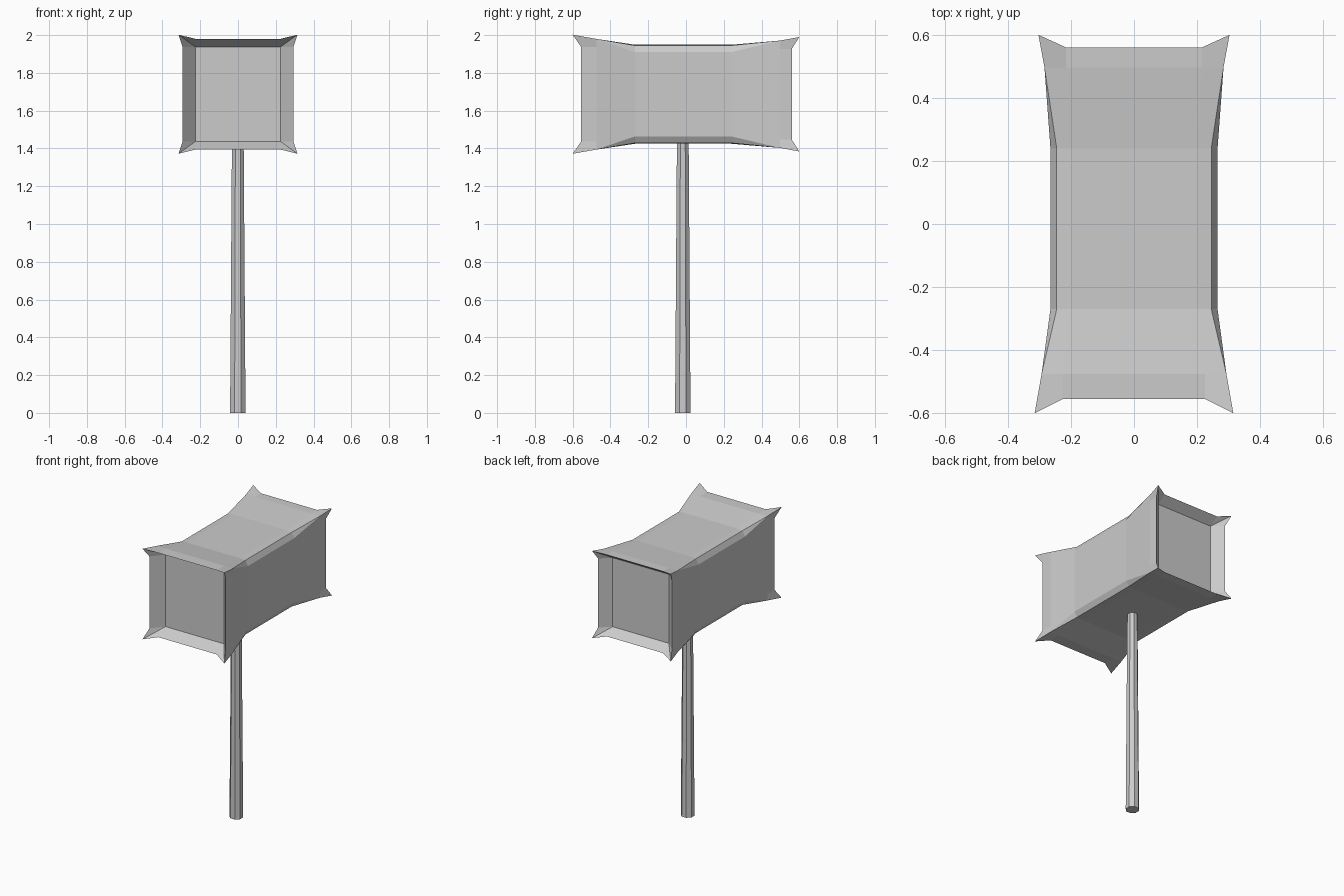
import bpy, bmesh, math

if "Cube" in bpy.data.objects:
    bpy.data.objects.remove(bpy.data.objects["Cube"])

CZ = 1.687  # height of the head's axis


def ring(bm, quarter):
    """Mirror four (x, y, z-offset) corner points into a 16-point loop round the y axis."""
    q = list(quarter)
    pts = []
    for sx, sz, flip in ((1, 1, False), (1, -1, True), (-1, -1, False), (-1, 1, True)):
        for x, y, z in (reversed(q) if flip else q):
            pts.append(bm.verts.new((sx * x, y, CZ + sz * z)))
    return pts


def end_rings(y_in, y_rim, y_tip, w, a, b, tip):
    """Inner recess, flared rim and flat collar of one striking end."""
    inner = [(a, y_in, b)] * 4
    rim = [(a, y_rim, w), (tip, y_tip, tip), (tip, y_tip, tip), (w, y_rim, b)]
    collar = [(a, y_in, w), (w, y_in, w), (w, y_in, w), (w, y_in, b)]
    return [inner, rim, collar]


def waist(y):
    """Narrow middle section with chamfered corners."""
    return [(0.2, y, 0.262), (0.245, y, 0.258), (0.265, y, 0.223), (0.265, y, 0.2)]


def finish(bm, name):
    bmesh.ops.remove_doubles(bm, verts=bm.verts[:], dist=0.0005)
    bmesh.ops.recalc_face_normals(bm, faces=bm.faces[:])
    mesh = bpy.data.meshes.new(name)
    bm.to_mesh(mesh)
    bm.free()
    obj = bpy.data.objects.new(name, mesh)
    bpy.context.collection.objects.link(obj)
    return obj


# Mallet head: lofted sections from the front recess to the back recess
front = end_rings(-0.475, -0.555, -0.6, 0.293, 0.225, 0.25, 0.315)
back = end_rings(0.497, 0.56, 0.6, 0.284, 0.216, 0.24, 0.303)
sections = front + [waist(-0.27), waist(0.24)] + back[::-1]
bm = bmesh.new()
loops = [ring(bm, s) for s in sections]
for r0, r1 in zip(loops, loops[1:]):
    for i in range(16):
        j = (i + 1) % 16
        bm.faces.new((r0[i], r0[j], r1[j], r1[i]))
bm.faces.new(loops[0])
bm.faces.new(loops[-1])
finish(bm, "mallet_head")

# Tapered eight-sided handle, flats facing the axes
bm = bmesh.new()
k = 1 / math.cos(math.pi / 8)
height = 1.45
bmesh.ops.create_cone(bm, cap_ends=True, segments=8, radius1=0.041 * k,
                      radius2=0.031 * k, depth=height)
xs = max(bm.verts, key=lambda v: v.co.x).co
if abs(xs.y) < 1e-4:
    c, s = math.cos(math.pi / 8), math.sin(math.pi / 8)
    for v in bm.verts:
        v.co.x, v.co.y = c * v.co.x - s * v.co.y, s * v.co.x + c * v.co.y
bmesh.ops.translate(bm, verts=bm.verts[:], vec=(-0.001, -0.017, height / 2))
finish(bm, "handle")
